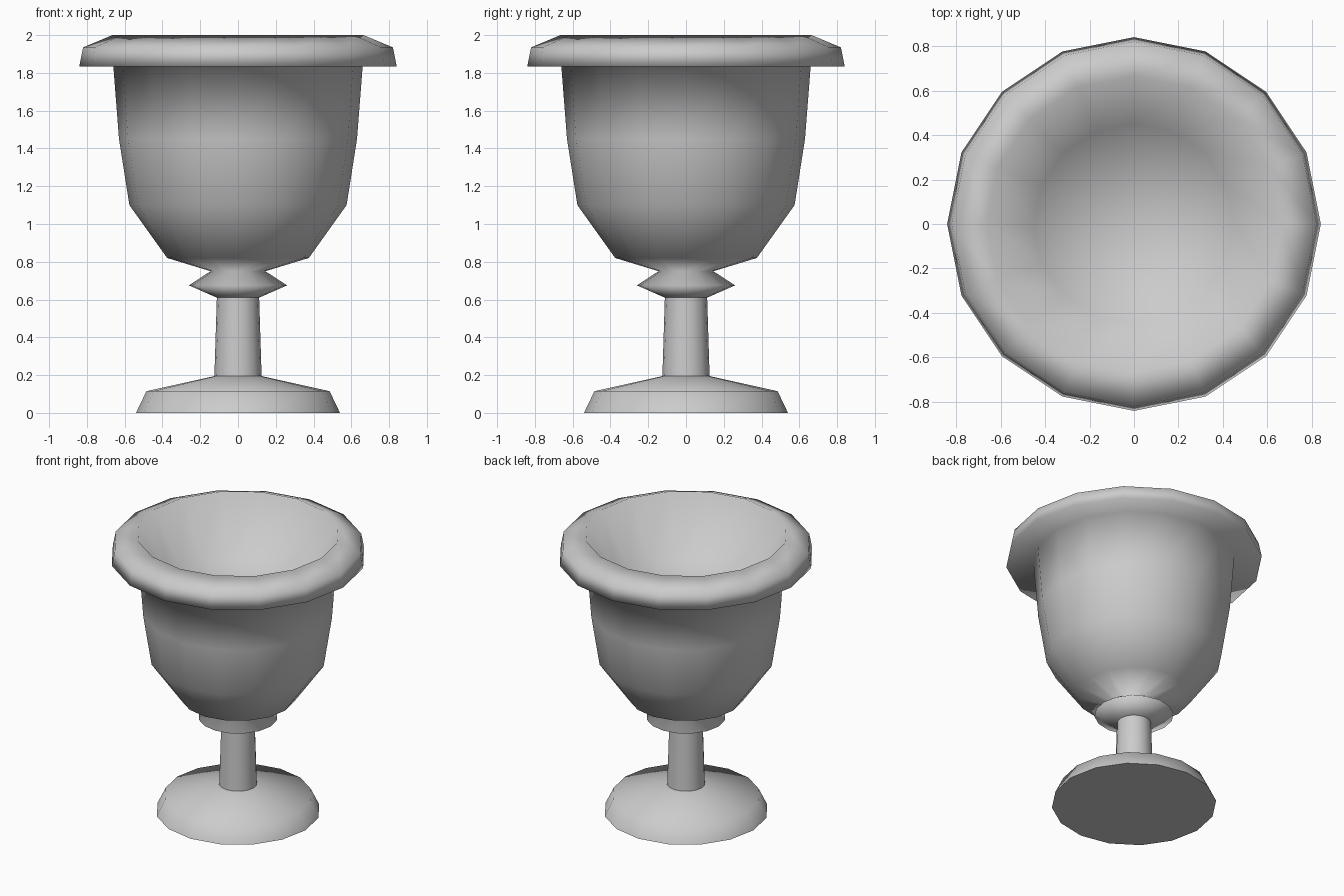
import bpy, bmesh, math

if "Cube" in bpy.data.objects:
    bpy.data.objects.remove(bpy.data.objects["Cube"])

SIDES = 16


def lathe(name, profile, sharp=60):
    """Revolve (radius, height) points around z; radius 0 closes to a pole."""
    bm = bmesh.new()
    rings = []
    for r, z in profile:
        if r == 0:
            rings.append([bm.verts.new((0, 0, z))] * SIDES)
        else:
            rings.append([bm.verts.new((r * math.cos(2 * math.pi * i / SIDES),
                                        r * math.sin(2 * math.pi * i / SIDES), z))
                          for i in range(SIDES)])
    for low, high in zip(rings, rings[1:]):
        for i in range(SIDES):
            j = (i + 1) % SIDES
            corners = [low[i], low[j], high[j], high[i]]
            bm.faces.new(list(dict.fromkeys(corners)))
    mesh = bpy.data.meshes.new(name)
    bm.to_mesh(mesh)
    bm.free()
    obj = bpy.data.objects.new(name, mesh)
    bpy.context.collection.objects.link(obj)
    bpy.ops.object.select_all(action='DESELECT')
    obj.select_set(True)
    bpy.context.view_layer.objects.active = obj
    bpy.ops.object.shade_smooth_by_angle(angle=math.radians(sharp))
    return obj


# Round foot with sloping top
lathe("foot", [(0, 0), (0.54, 0), (0.485, 0.115), (0.125, 0.195)])

# Slightly tapered stem
lathe("stem", [(0.125, 0.195), (0.112, 0.61)])

# Pointed collar, bowl wall, overhanging rim and shallow hollow, all smooth
lathe("bowl", [(0.112, 0.61), (0.26, 0.675), (0.145, 0.75), (0.375, 0.82),
               (0.575, 1.10), (0.63, 1.45), (0.66, 1.835), (0.84, 1.835),
               (0.82, 1.935), (0.665, 2.0), (0.45, 1.62), (0, 1.57)],
      sharp=180)
